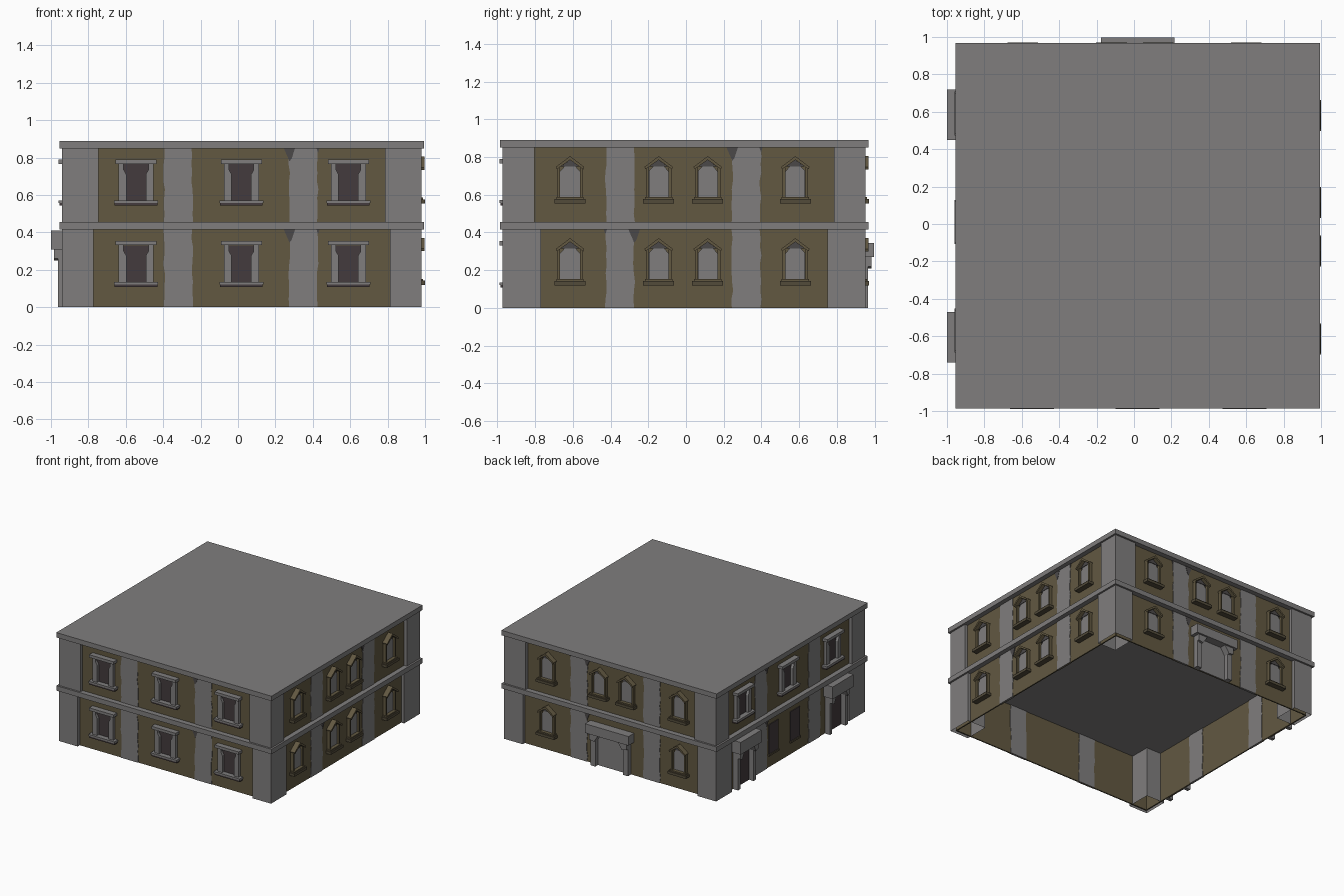
import bpy, bmesh, random
from mathutils import Vector

if "Cube" in bpy.data.objects:
    bpy.data.objects.remove(bpy.data.objects["Cube"])

random.seed(4)
CX, CY = 0.02, -0.01          # centre of the building body
WALL = 0.935                  # half width to wall face
FLOORS = [(0.0, 0.415), (0.455, 0.85)]
STEP = 0.435                  # storey offset


def material(name, rgb):
    m = bpy.data.materials.new(name)
    m.diffuse_color = (*rgb, 1)
    m.use_nodes = True
    m.node_tree.nodes["Principled BSDF"].inputs["Base Color"].default_value = m.diffuse_color
    return m


STONE = material("grey_stone", (0.215, 0.208, 0.208))
OLIVE = material("olive_plaster", (0.122, 0.098, 0.053))
TRIM = material("dark_olive_trim", (0.085, 0.07, 0.042))
DARK = material("dark_glass", (0.056, 0.044, 0.047))
WORN = material("worn_stone", (0.07, 0.065, 0.066))

parts = {}


def point(side, u, z, d):
    """u runs along the wall in world x or y, d goes outward from it."""
    r = WALL + d
    return Vector({"front": (u, CY - r, z), "back": (u, CY + r, z),
                   "left": (CX - r, u, z), "right": (CX + r, u, z)}[side])


def prism(name, mat, side, pts, d0, d1):
    bm = parts.setdefault((name, mat), bmesh.new())
    a = [bm.verts.new(point(side, u, z, d0)) for u, z in pts]
    b = [bm.verts.new(point(side, u, z, d1)) for u, z in pts]
    bm.faces.new(a)
    bm.faces.new(b[::-1])
    for i in range(len(pts)):
        j = (i + 1) % len(pts)
        bm.faces.new((a[i], a[j], b[j], b[i]))


def plate(name, mat, side, u, w, z0, z1, d0, d1):
    prism(name, mat, side, [(u - w / 2, z0), (u + w / 2, z0), (u + w / 2, z1), (u - w / 2, z1)], d0, d1)


def box(name, mat, lo, hi, skip_bottom=False):
    bm = parts.setdefault((name, mat), bmesh.new())
    vs = bmesh.ops.create_cube(bm, size=1)["verts"]
    for v in vs:
        v.co = Vector([lo[i] if v.co[i] < 0 else hi[i] for i in range(3)])
    if skip_bottom:
        f = [f for f in bm.faces if all(v in vs for v in f.verts)
             and all(abs(v.co.z - lo[2]) < 1e-5 for v in f.verts)]
        bmesh.ops.delete(bm, geom=f, context="FACES_ONLY")


def strip(side, u, z0, z1, chip):
    """Grey stone strip with ragged edges and a dark chip at the top."""
    n = 9
    zs = [z0 + (z1 - z0) * i / n for i in range(n + 1)]
    left = [(u - 0.075 + random.uniform(-0.005, 0.005), z) for z in zs]
    right = [(u + 0.075 + random.uniform(-0.005, 0.005), z) for z in zs]
    prism("stone_strip", STONE, side, left + right[::-1], -0.014, 0.004)
    c = u + chip * 0.075
    prism("strip_chip", WORN, side, [(c - 0.03, z1), (c + 0.03, z1), (c + 0.012, z1 - 0.055),
                                     (c, z1 - 0.07), (c - 0.008, z1 - 0.05)], 0, 0.006)
    c = u - chip * 0.078
    prism("strip_chip", WORN, side, [(c - 0.008, z1), (c + 0.008, z1), (c, z1 - 0.025)], 0, 0.006)


def lintel_window(side, u, dz):
    z = dz + 0.11
    plate("window_glass", DARK, side, u, 0.17, z + 0.02, z + 0.22, 0, 0.004)
    plate("window_sill", STONE, side, u, 0.235, z + 0.012, z + 0.026, 0, 0.045)
    plate("window_sill_base", DARK, side, u, 0.228, z - 0.002, z + 0.012, 0, 0.04)
    plate("window_lintel", STONE, side, u, 0.22, z + 0.222, z + 0.245, 0, 0.045)
    # jambs flaring into small brackets under the lintel
    for s in (-1, 1):
        i, m, o = u + s * 0.052, u + s * 0.066, u + s * 0.094
        prism("window_jamb", STONE, side, [(i, z + 0.026), (o, z + 0.026), (o, z + 0.222),
              (m, z + 0.222), (m, z + 0.19), (i, z + 0.165)], 0, 0.026)


def gable_window(side, u, dz):
    z = dz + 0.12
    w = 0.052
    prism("arched_pane", STONE, side, [(u - w, z + 0.025), (u + w, z + 0.025), (u + w, z + 0.17),
          (u + 0.03, z + 0.195), (u - 0.03, z + 0.195), (u - w, z + 0.17)], 0, 0.008)
    plate("gable_sill", TRIM, side, u, 0.165, z, z + 0.022, 0, 0.045)
    plate("gable_sill_top", OLIVE, side, u, 0.145, z + 0.022, z + 0.032, 0, 0.035)
    for s in (-1, 1):
        plate("gable_jamb", OLIVE, side, u + s * 0.06, 0.014, z + 0.032, z + 0.19, 0, 0.025)
    prism("gable_hood", OLIVE, side, [(u - 0.075, z + 0.193), (u, z + 0.25), (u + 0.075, z + 0.193),
          (u + 0.07, z + 0.18), (u, z + 0.23), (u - 0.07, z + 0.18)], 0, 0.042)
    prism("gable_panel", WORN, side, [(u - 0.05, z + 0.194), (u + 0.05, z + 0.194), (u, z + 0.23)], 0, 0.012)


def door(side, u, w, mat, z0, z1, depth):
    plate("door_panel", mat, side, u, w * 0.85, 0.0, z0, 0, 0.006)
    plate("door_lintel", STONE, side, u, w, z0, z1, 0, depth)
    for s in (-1, 1):
        o, i, b = (u + s * w * k for k in (0.43, 0.32, 0.22))
        plate("door_jamb", STONE, side, (o + i) / 2, abs(o - i), 0, z0, 0, depth * 0.55)
        prism("door_bracket", STONE, side, [(o, z0), (o, z0 - 0.05), (i, z0 - 0.06), (b, z0)], 0, depth * 0.8)


# slabs: storey band and roof
for name, z in (("storey_band", 0.415), ("roof_slab", 0.85)):
    box(name, STONE, (CX - 0.975, CY - 0.9775, z), (CX + 0.975, CY + 0.9775, z + 0.04))

# corner posts and thin walls, open underneath
for (z0, z1), (wx, wy) in zip(FLOORS, ((0.168, 0.203), (0.195, 0.168))):
    for sx in (-1, 1):
        for sy in (-1, 1):
            xs = sorted((CX + sx * 0.96, CX + sx * (0.96 - wx)))
            ys = sorted((CY + sy * 0.9625, CY + sy * (0.9625 - wy)))
            box("corner_post", STONE, (xs[0], ys[0], z0), (xs[1], ys[1], z1), True)
    for side in ("front", "back", "left", "right"):
        c = CX if side in ("front", "back") else CY
        plate("plaster_wall", OLIVE, side, c, 1.86, z0, z1, -0.01, 0)

# stone strips
STRIPS = {"front": (-0.32, 0.35), "right": (-0.35, 0.32), "back": (-0.34, 0.32), "left": (-0.35, 0.34)}
for side, (a, b) in STRIPS.items():
    for k, (z0, z1) in enumerate(FLOORS):
        swap = side == "right" and k == 0
        strip(side, a, z0, z1, 1)if swap else strip(side, b, z0, z1, -1)
        other = b if swap else a
        n_chip = parts.setdefault(("stone_strip", STONE), bmesh.new())
        pts = [(other - 0.075 + random.uniform(-0.005, 0.005), z0 + (z1 - z0) * i / 9) for i in range(10)]
        pts += [(other + 0.075 + random.uniform(-0.005, 0.005), z1 - (z1 - z0) * i / 9) for i in range(10)]
        prism("stone_strip", STONE, side, pts, -0.014, 0.004)

# windows
for dz in (0, STEP):
    for u in (-0.545, 0.018, 0.59):
        lintel_window("front", u, dz)
    for u in (-0.615, -0.145, 0.115, 0.58):
        gable_window("right", u, dz)
    for u in (-0.595, 0.6):
        gable_window("back", u, dz)
for u in (-0.12, 0.13):
    gable_window("back", u, STEP)
for u in (-0.57, 0.01, 0.59):
    lintel_window("left", u, STEP)
for u in (-0.10, 0.18):
    plate("narrow_window", DARK, "left", u, 0.12, 0.11, 0.35, 0, 0.006)
    plate("narrow_window_sill", TRIM, "left", u, 0.13, 0.095, 0.11, 0, 0.012)

# doors
door("back", 0.02, 0.395, STONE, 0.27, 0.345, 0.073)
for u in (-0.605, 0.585):
    door("left", u, 0.27, DARK, 0.31, 0.41, 0.085)

# turn collected parts into objects
for (name, mat), bm in parts.items():
    bmesh.ops.recalc_face_normals(bm, faces=bm.faces)
    me = bpy.data.meshes.new(name)
    bm.to_mesh(me)
    bm.free()
    me.materials.append(mat)
    bpy.context.collection.objects.link(bpy.data.objects.new(name, me))
